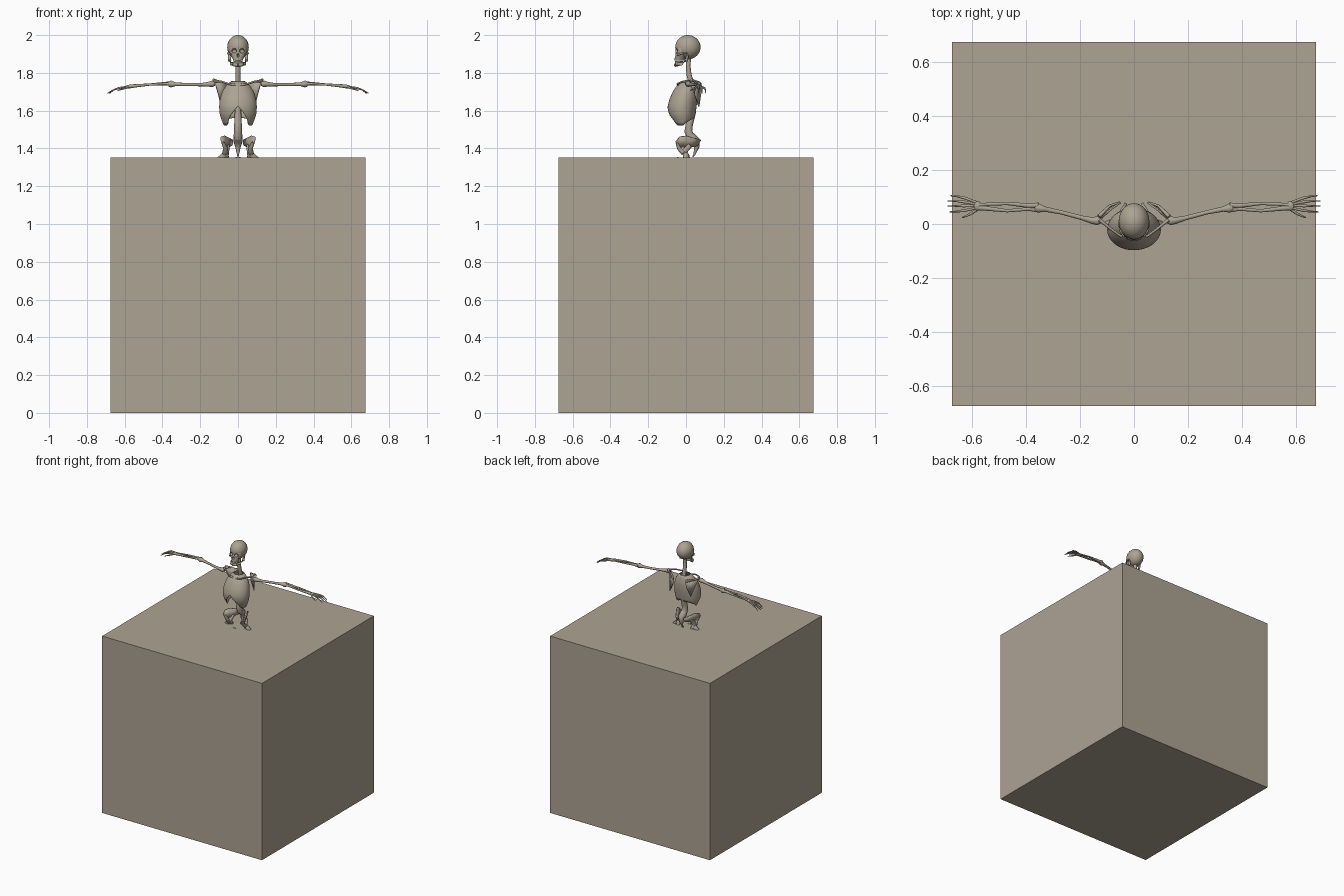
import bpy, bmesh, math
from mathutils import Vector, Matrix

bone = bpy.data.materials.new("warm_grey_bone")
bone.diffuse_color = (0.413, 0.366, 0.292, 1)


def finish(name, bm, mirror=False, thick=0, subdiv=0, smooth=True):
    bmesh.ops.recalc_face_normals(bm, faces=bm.faces)
    me = bpy.data.meshes.new(name)
    bm.to_mesh(me)
    bm.free()
    me.materials.append(bone)
    ob = bpy.data.objects.new(name, me)
    bpy.context.collection.objects.link(ob)
    if smooth:
        bpy.ops.object.select_all(action='DESELECT')
        ob.select_set(True)
        bpy.context.view_layer.objects.active = ob
        bpy.ops.object.shade_smooth_by_angle(angle=math.radians(45))
    if thick:
        m = ob.modifiers.new("thickness", 'SOLIDIFY')
        m.thickness, m.offset = thick, 0
    if subdiv:
        ob.modifiers.new("round", 'SUBSURF').levels = subdiv
        ob.modifiers["round"].render_levels = subdiv
    if mirror:
        ob.modifiers.new("mirror", 'MIRROR').use_mirror_merge = False
    return ob


def skin(bm, rings, caps=True):
    vs = [[bm.verts.new(p) for p in r] for r in rings]
    n = len(vs[0])
    for a, b in zip(vs, vs[1:]):
        for i in range(n):
            bm.faces.new((a[i], a[(i + 1) % n], b[(i + 1) % n], b[i]))
    if caps:
        bm.faces.new(vs[0])
        bm.faces.new(vs[-1])


def add_tube(bm, pts, n=10):
    """Round bone through points (x, y, z, radius)."""
    P = [Vector(p[:3]) for p in pts]
    rings = []
    for i, p in enumerate(P):
        t = (P[min(i + 1, len(P) - 1)] - P[max(i - 1, 0)]).normalized()
        ref = Vector((0, 1, 0)) if abs(t.y) < 0.8 else Vector((0, 0, 1))
        u = t.cross(ref).normalized()
        v = t.cross(u)
        rings.append([p + pts[i][3] * (math.cos(a) * u + math.sin(a) * v)
                      for a in (2 * math.pi * k / n for k in range(n))])
    skin(bm, rings)


def tubes(name, paths, mirror=True):
    bm = bmesh.new()
    for p in paths:
        add_tube(bm, p)
    return finish(name, bm, mirror)


def ball(name, c, r, mirror=False):
    bm = bmesh.new()
    bmesh.ops.create_uvsphere(bm, u_segments=28, v_segments=18, radius=1,
                              matrix=Matrix.Translation(c) @ Matrix.Diagonal((*r, 1)))
    return finish(name, bm, mirror)


def loft(name, rows, n=24):
    """Stack of ellipses given as (z, half width, y front, y back)."""
    bm = bmesh.new()
    skin(bm, [[(rx * math.cos(a), (f + b) / 2 + (b - f) / 2 * math.sin(a), z)
               for a in (2 * math.pi * k / n for k in range(n))] for z, rx, f, b in rows])
    return finish(name, bm)


def plate(name, pts, faces, thick, subdiv=0):
    bm = bmesh.new()
    v = [bm.verts.new(p) for p in pts]
    for f in faces:
        bm.faces.new([v[i] for i in f])
    return finish(name, bm, True, thick, subdiv)


# Large block
bm = bmesh.new()
bmesh.ops.create_cube(bm, size=1.352, matrix=Matrix.Translation((0, 0, 0.676)))
finish("block", bm, smooth=False)

# Skull, with hollow eye sockets and nose
cranium = ball("cranium", (0, 0.01, 1.936), (0.057, 0.067, 0.064))
face = loft("face", [(1.945, 0.040, -0.046, 0.0), (1.93, 0.047, -0.056, 0.01),
                     (1.905, 0.046, -0.055, 0.01), (1.89, 0.040, -0.057, 0.01),
                     (1.878, 0.029, -0.060, 0.0), (1.866, 0.026, -0.060, -0.01)])
for nm, c, r, mir in (("eye_cutter", (0.021, -0.058, 1.917), (0.014, 0.026, 0.012), True),
                      ("nose_cutter", (0, -0.062, 1.892), (0.007, 0.018, 0.011), False)):
    cut = ball(nm, c, r, mir)
    cut.hide_render = True
    cut.display_type = 'WIRE'
    for target in (cranium, face):
        b = target.modifiers.new("cut", 'BOOLEAN')
        b.operation, b.object = 'DIFFERENCE', cut
tubes("cheekbone", [[(0.036, -0.045, 1.897, 0.006), (0.051, -0.022, 1.902, 0.005),
                     (0.054, 0.008, 1.905, 0.004)]])
tubes("jaw", [[(0.047, 0.008, 1.895, 0.006), (0.044, 0.002, 1.865, 0.009),
               (0.034, -0.025, 1.849, 0.010), (0.020, -0.048, 1.844, 0.011),
               (0, -0.055, 1.842, 0.010)]])
loft("lower_teeth", [(1.863, 0.024, -0.058, -0.015), (1.845, 0.026, -0.058, -0.015)])

# Spine and tailbone
tubes("spine", [[(0, 0.016, 1.89, 0.013), (0, 0.011, 1.84, 0.013), (0, 0.016, 1.79, 0.014),
                 (0, 0.032, 1.73, 0.015), (0, 0.045, 1.66, 0.015), (0, 0.036, 1.59, 0.017),
                 (0, 0.018, 1.53, 0.020), (0, 0.012, 1.49, 0.022), (0, 0.028, 1.455, 0.023)]], False)
tubes("sacrum", [[(0, 0.025, 1.465, 0.024), (0, 0.05, 1.44, 0.025), (0, 0.058, 1.41, 0.015),
                  (0, 0.045, 1.37, 0.006), (0, 0.035, 1.355, 0.003)]], False)

# Rib cage: open shell whose lower edge arches at the front
prof = [(1.755, 0.035, -0.025, 0.045), (1.735, 0.060, -0.045, 0.052), (1.70, 0.082, -0.068, 0.058),
        (1.66, 0.094, -0.086, 0.058), (1.62, 0.098, -0.096, 0.054), (1.58, 0.095, -0.092, 0.048),
        (1.55, 0.085, -0.076, 0.040), (1.52, 0.072, -0.058, 0.030)]


def rib_row(z):
    for a, b in zip(prof, prof[1:]):
        if z >= b[0]:
            t = (a[0] - z) / (a[0] - b[0])
            return [p + (q - p) * t for p, q in zip(a, b)]
    return prof[-1]


rings, N = [], 48
for j in range(15):
    ring = []
    for k in range(N):
        a = 2 * math.pi * k / N
        c, s = abs(math.cos(a)), math.sin(a)
        low = 1.523
        if s < 0:
            low += 0.10 * max(0, 1 - c / 0.72) ** 0.8
        else:
            low += 0.04 * s
        z = 1.755 + (low - 1.755) * j / 14
        _, rx, f, b = rib_row(z)
        ring.append((rx * math.cos(a), (f + b) / 2 + (b - f) / 2 * s, z))
    rings.append(ring)
bm = bmesh.new()
skin(bm, rings, caps=False)
finish("rib_cage", bm, thick=0.004)

# Shoulders
tubes("collarbone", [[(0.012, -0.040, 1.735, 0.007), (0.05, -0.045, 1.742, 0.005),
                      (0.09, -0.015, 1.755, 0.005), (0.128, 0.016, 1.757, 0.007)]])
plate("shoulder_blade", [(0.122, 0.022, 1.75), (0.085, 0.055, 1.755), (0.05, 0.08, 1.745),
                         (0.055, 0.078, 1.69), (0.088, 0.068, 1.622), (0.105, 0.045, 1.69)],
      [(0, 1, 5), (1, 2, 3, 5), (3, 4, 5)], 0.007)
tubes("shoulder_ridge", [[(0.052, 0.08, 1.73, 0.004), (0.09, 0.068, 1.748, 0.005),
                          (0.13, 0.028, 1.763, 0.008)]])

# Arms
tubes("upper_arm", [[(0.122, 0.014, 1.742, 0.011), (0.138, 0.012, 1.742, 0.017),
                     (0.155, 0.013, 1.740, 0.013), (0.19, 0.022, 1.738, 0.009),
                     (0.27, 0.043, 1.738, 0.008), (0.33, 0.055, 1.740, 0.010),
                     (0.355, 0.059, 1.741, 0.018), (0.368, 0.060, 1.741, 0.013)]])
tubes("forearm", [[(0.355, 0.069, 1.744, 0.011), (0.39, 0.068, 1.743, 0.009),
                   (0.47, 0.076, 1.738, 0.006), (0.55, 0.073, 1.731, 0.006), (0.57, 0.071, 1.729, 0.008)],
                  [(0.365, 0.053, 1.742, 0.009), (0.39, 0.056, 1.742, 0.007),
                   (0.47, 0.049, 1.738, 0.006), (0.55, 0.058, 1.731, 0.009), (0.575, 0.060, 1.728, 0.010)]])
ball("wrist", (0.58, 0.067, 1.727), (0.015, 0.017, 0.009), True)
fingers = [[(0.585, 0.067 + d * 0.35, 1.727, 0.005), (0.625, 0.067 + d * 0.75, 1.721, 0.005),
            (0.632, 0.067 + d * 0.8, 1.719, 0.0055), (0.655, 0.067 + d * 0.93, 1.712, 0.0035),
            (tip, 0.067 + d, 1.692, 0.002)]
           for d, tip in ((-0.022, 0.684), (0.0, 0.692), (0.019, 0.691), (0.038, 0.680))]
thumb = [(0.578, 0.056, 1.725, 0.005), (0.602, 0.040, 1.718, 0.005),
         (0.622, 0.030, 1.712, 0.004), (0.638, 0.024, 1.706, 0.002)]
tubes("hand", fingers + [thumb])

# Pelvis: flared hip blades and lower struts
plate("hip_blade", [(0.030, 0.078, 1.445), (0.050, 0.045, 1.455), (0.074, 0.005, 1.467),
                    (0.090, -0.032, 1.462), (0.086, -0.055, 1.435), (0.070, -0.030, 1.405),
                    (0.052, 0.020, 1.405), (0.032, 0.060, 1.415)],
      [(0, 1, 6, 7), (1, 2, 5, 6), (2, 3, 4, 5)], 0.009)
tubes("hip_bone", [[(0.056, 0.02, 1.415, 0.013), (0.064, -0.008, 1.385, 0.017),
                    (0.062, 0.006, 1.36, 0.013), (0.055, 0.015, 1.33, 0.012), (0.03, -0.02, 1.325, 0.007),
                    (0.006, -0.045, 1.35, 0.007)],
                   [(0.080, -0.048, 1.432, 0.008), (0.066, -0.036, 1.40, 0.012),
                    (0.070, -0.012, 1.375, 0.014)]])

# Legs, standing inside the block
tubes("thigh", [[(0.07, 0, 1.365, 0.017), (0.098, 0, 1.345, 0.014), (0.095, 0, 1.30, 0.011),
                 (0.08, -0.01, 1.12, 0.010), (0.075, 0, 1.04, 0.022)]])
tubes("shin", [[(0.075, 0, 1.02, 0.021), (0.075, 0.005, 0.97, 0.010), (0.075, 0.015, 0.74, 0.009),
                (0.075, 0.015, 0.71, 0.013)],
               [(0.095, 0.02, 1.0, 0.006), (0.092, 0.025, 0.72, 0.006)]])
tubes("foot", [[(0.076, 0.05, 0.695, 0.012), (0.078, 0.0, 0.705, 0.016),
                (0.082, -0.05, 0.692, 0.012), (0.088, -0.11, 0.684, 0.005)]])
